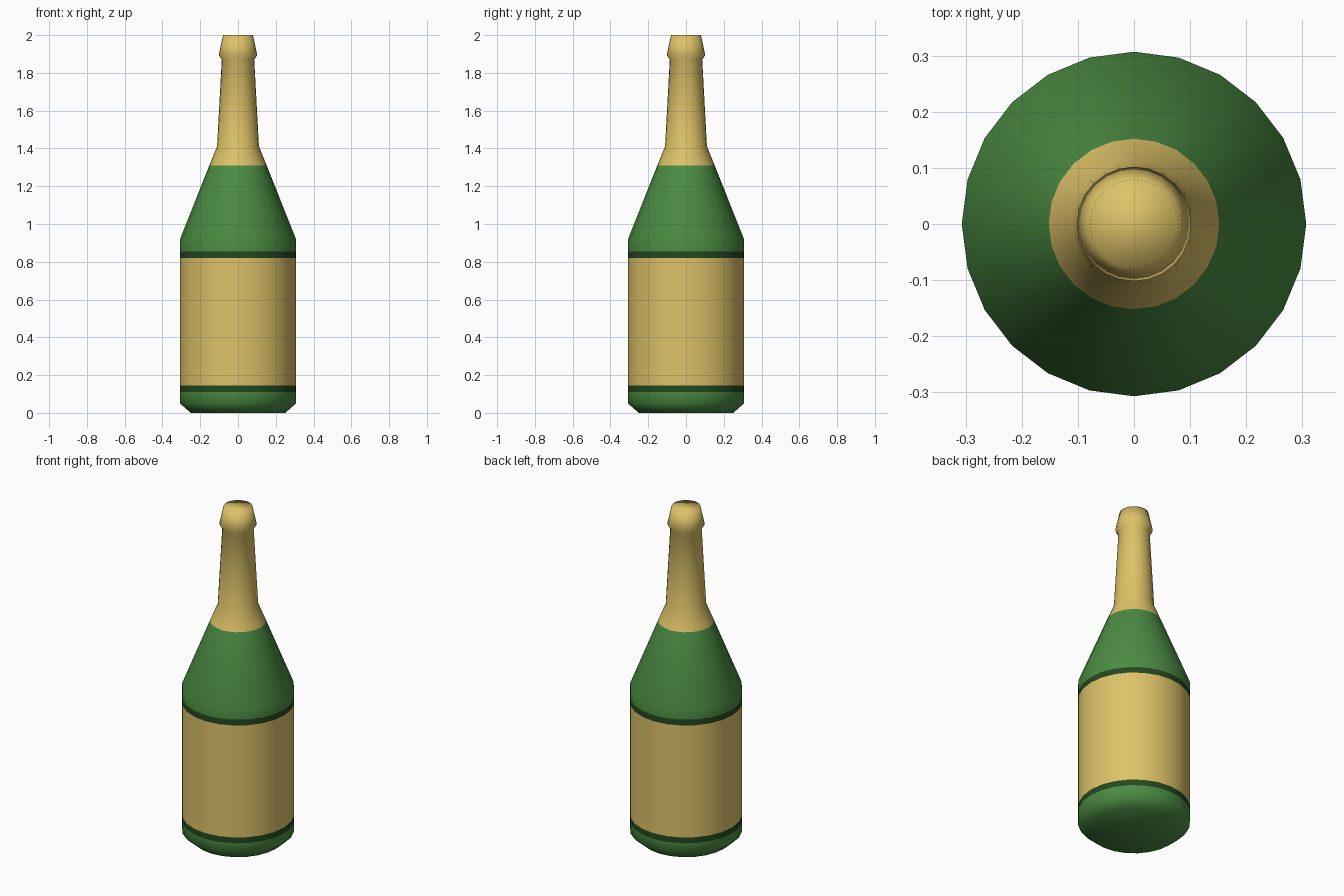
import bpy, bmesh
from math import cos, sin, pi

if "Cube" in bpy.data.objects:
    bpy.data.objects.remove(bpy.data.objects["Cube"])

SIDES = 24


def material(name, rgb):
    m = bpy.data.materials.new(name)
    m.diffuse_color = (*rgb, 1)
    m.use_nodes = True
    m.node_tree.nodes["Principled BSDF"].inputs["Base Color"].default_value = m.diffuse_color
    return m


def lathe(name, profile, mat, cap_bottom=False, cap_top=False):
    """Revolve (radius, height) points around z, smooth shaded."""
    bm = bmesh.new()
    rings = [[bm.verts.new((r * cos(2 * pi * i / SIDES), r * sin(2 * pi * i / SIDES), z))
              for i in range(SIDES)] for r, z in profile]
    for a, b in zip(rings, rings[1:]):
        for i in range(SIDES):
            j = (i + 1) % SIDES
            bm.faces.new((a[i], a[j], b[j], b[i]))
    if cap_bottom:
        bm.faces.new(rings[0][::-1])
    if cap_top:
        bm.faces.new(rings[-1])
    for f in bm.faces:
        f.smooth = True
    mesh = bpy.data.meshes.new(name)
    bm.to_mesh(mesh)
    bm.free()
    mesh.materials.append(mat)
    obj = bpy.data.objects.new(name, mesh)
    bpy.context.collection.objects.link(obj)
    return obj


green = material("green_glass", (0.07, 0.26, 0.055))
dark = material("dark_green", (0.017, 0.065, 0.014))
gold = material("gold_foil", (0.73, 0.54, 0.14))
R = 0.307

# glass base with chamfered foot
lathe("bottle_base", [(0.25, 0), (R, 0.05), (R, 0.11)], green, cap_bottom=True)
# label with a dark border band below and above
lathe("lower_band", [(R, 0.11), (R, 0.145)], dark)
lathe("label", [(R, 0.145), (R, 0.82)], gold)
lathe("upper_band", [(R, 0.82), (R, 0.855)], dark)
# sloping glass shoulder
lathe("bottle_shoulder", [(R, 0.855), (R, 0.92), (0.152, 1.31)], green)
# foil covered neck, collar and flat top
lathe("foil_neck", [(0.152, 1.31), (0.111, 1.41), (0.086, 1.87), (0.102, 1.895),
                    (0.079, 2.0)], gold, cap_top=True)
